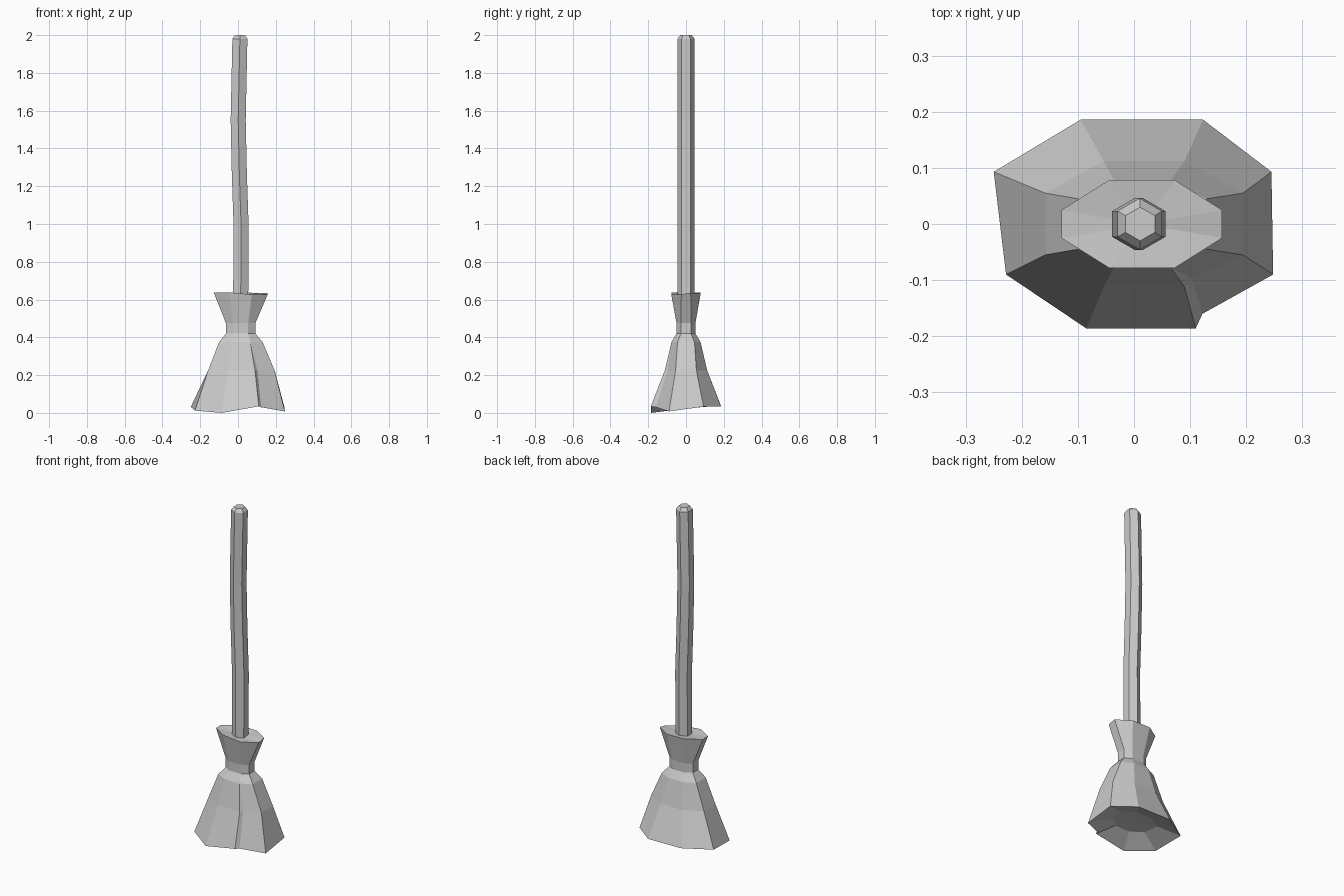
import bpy, bmesh, math

if "Cube" in bpy.data.objects:
    bpy.data.objects.remove(bpy.data.objects["Cube"])


def loft(name, rings, bottom=None, top=None):
    """Skin a stack of equal-length rings; caps are fans to a centre point or flat n-gons."""
    bm = bmesh.new()
    loops = [[bm.verts.new(p) for p in ring] for ring in rings]
    n = len(loops[0])
    for lo, hi in zip(loops, loops[1:]):
        for i in range(n):
            j = (i + 1) % n
            bm.faces.new((lo[i], lo[j], hi[j], hi[i]))
    for loop, centre in ((loops[0][::-1], bottom), (loops[-1], top)):
        if centre is None:
            bm.faces.new(loop)
        else:
            c = bm.verts.new(centre)
            for i in range(n):
                bm.faces.new((loop[i], loop[(i + 1) % n], c))
    bmesh.ops.remove_doubles(bm, verts=bm.verts, dist=0.0005)
    bmesh.ops.recalc_face_normals(bm, faces=bm.faces)
    me = bpy.data.meshes.new(name)
    bm.to_mesh(me)
    bm.free()
    ob = bpy.data.objects.new(name, me)
    bpy.context.collection.objects.link(ob)
    return ob


def hexagon(x, r, z):
    return [(x + r * math.sin(-k * math.pi / 3), r * math.cos(k * math.pi / 3), z)
            for k in range(6)]


def octagon(cx, half_x, side_y, flat_x, half_y, z, tilt=(0, 0, 0, 0), notch=(0, 0)):
    """Stretched octagon, counter-clockwise from front left; the front right corner is doubled."""
    pts = [(-flat_x, -half_y), (flat_x, -half_y), (flat_x + notch[0], -half_y + notch[1]),
           (half_x, -side_y), (half_x, side_y), (flat_x, half_y),
           (-flat_x, half_y), (-half_x, side_y), (-half_x, -side_y)]
    fl, fr, br, bl = tilt
    dz = [fl, fr, fr, fr, br, br, bl, bl, fl]
    return [(cx + x, y, z + d) for (x, y), d in zip(pts, dz)]


# Slightly crooked six-sided handle with a bevelled tip
loft("handle", [hexagon(x, r, z) for x, r, z in (
    (0.014, 0.046, 0.55), (0.016, 0.046, 1.0), (0.007, 0.046, 1.27),
    (0.001, 0.046, 1.55), (0.01, 0.046, 1.98), (0.011, 0.03, 2.0))])

# Uneven bottom rim of the bristles, with the split at the front right
rim = [(-0.085, -0.186, 0.0), (0.11, -0.186, 0.035), (0.122, -0.16, 0.03),
       (0.248, -0.09, 0.008), (0.245, 0.093, 0.033), (0.123, 0.186, 0.033),
       (-0.095, 0.186, 0.035), (-0.25, 0.093, 0.032), (-0.228, -0.09, 0.012)]
hollow = [(x * 0.5, y * 0.5, 0.065) for x, y, z in rim]

# Bristle bundle: hollow underside, flared skirt, tied neck, flared top
loft("bristles", [
    hollow, rim,
    octagon(0.018, 0.176, 0.055, 0.072, 0.112, 0.225, notch=(0.013, 0.014)),
    octagon(0.015, 0.115, 0.045, 0.05, 0.077, 0.375),
    octagon(0.014, 0.078, 0.026, 0.04, 0.05, 0.42),
    octagon(0.014, 0.078, 0.026, 0.04, 0.05, 0.475),
    octagon(0.014, 0.143, 0.025, 0.059, 0.078, 0.633, tilt=(0.005, -0.006, 0.003, 0.005)),
], bottom=(0, 0, 0.068), top=(0.014, 0, 0.625))
